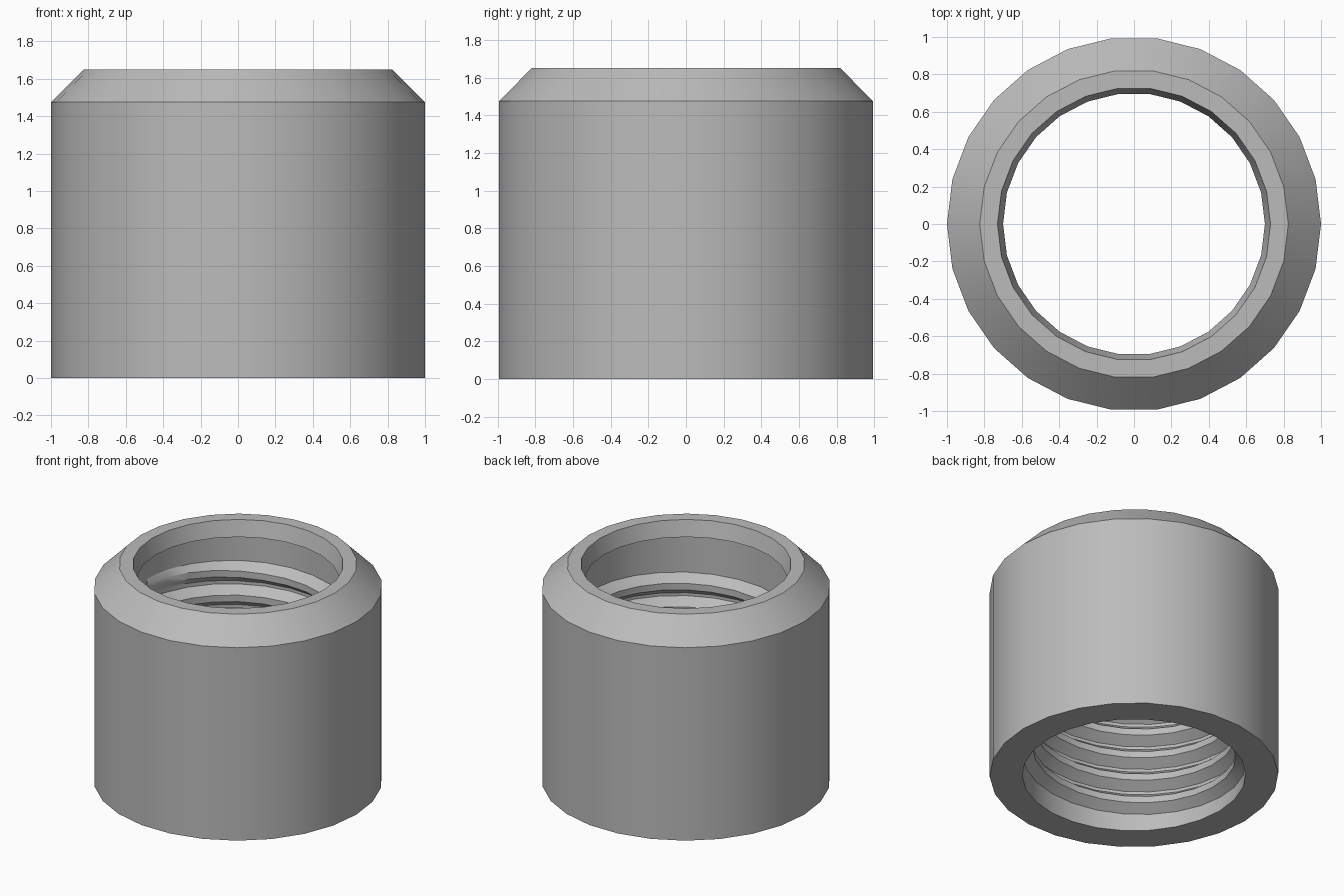
import bpy, bmesh
from math import sin, cos, tau

cube = bpy.data.objects.get("Cube")
if cube:
    bpy.data.objects.remove(cube, do_unlink=True)

SIDES = 26
BORE = 0.775      # plain bore radius
CREST = 0.705     # thread crest radius
PITCH = 0.18
TURNS = 6.5
START = 0.095     # height of the first thread crest

grey = bpy.data.materials.new("steel grey")
grey.use_nodes = True
colour = (0.5, 0.5, 0.5, 1)
grey.diffuse_color = colour
grey.node_tree.nodes["Principled BSDF"].inputs["Base Color"].default_value = colour


def sweep(name, sections, closed):
    """Skin a row of cross-sections, each a closed loop of points."""
    bm = bmesh.new()
    rings = [[bm.verts.new(p) for p in s] for s in sections]
    pairs = list(zip(rings, rings[1:]))
    if closed:
        pairs.append((rings[-1], rings[0]))
    else:
        bm.faces.new(rings[0])
        bm.faces.new(rings[-1])
    for a, b in pairs:
        for i in range(len(a)):
            j = (i + 1) % len(a)
            bm.faces.new((a[i], b[i], b[j], a[j]))
    bmesh.ops.recalc_face_normals(bm, faces=bm.faces)
    mesh = bpy.data.meshes.new(name)
    bm.to_mesh(mesh)
    bm.free()
    mesh.materials.append(grey)
    ob = bpy.data.objects.new(name, mesh)
    bpy.context.collection.objects.link(ob)
    bpy.ops.object.select_all(action='DESELECT')
    ob.select_set(True)
    bpy.context.view_layer.objects.active = ob
    bpy.ops.object.shade_smooth_by_angle(angle=0.5)


def section(profile, step, lift=0):
    a = tau * step / SIDES
    return [(r * cos(a), r * sin(a), z + lift) for r, z in profile]


# Collar body: chamfered outside, tapered lip, undercut and bore
body = [(BORE, 0), (1, 0), (1, 1.475), (0.825, 1.65), (0.73, 1.65),
        (0.70, 1.53), (BORE, 1.52)]
sweep("collar_body", [section(body, i) for i in range(SIDES)], True)

# Internal thread: helical ridge that fades into the bore at both ends
steps = int(TURNS * SIDES)
thread = []
for i in range(steps + 1):
    fade = min(1, (i + 1) / 6, (steps - i + 1) / 6)
    crest = BORE - (BORE - CREST) * fade
    root = BORE + 0.012
    ridge = [(root, -0.088), (crest, -0.025), (crest, 0.025), (root, 0.088)]
    thread.append(section(ridge, i, START + PITCH * i / SIDES))
sweep("internal_thread", thread, False)
